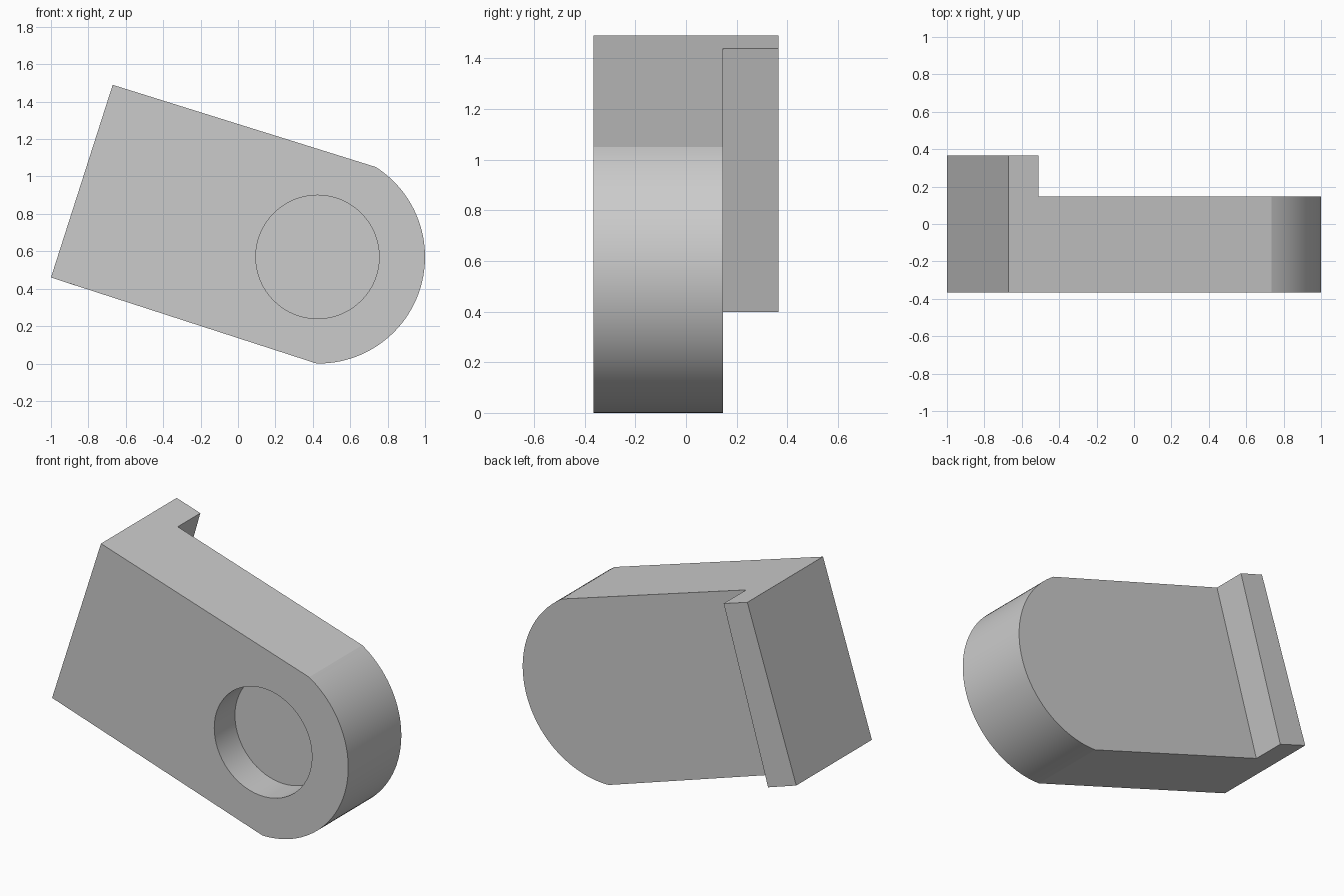
import bpy, bmesh, math

cube = bpy.data.objects.get("Cube")
if cube:
    bpy.data.objects.remove(cube, do_unlink=True)

FRONT, STEP, BACK = -0.365, 0.147, 0.365
HUB_X, HUB_Z, HUB_R = 0.43, 0.57, 0.57
HOLE_R, HOLE_DEPTH = 0.33, 0.2

grey = bpy.data.materials.new("plain_grey")
grey.use_nodes = True
colour = (0.6, 0.6, 0.6, 1)
grey.diffuse_color = colour
grey.node_tree.nodes["Principled BSDF"].inputs["Base Color"].default_value = colour


def arc(cx, cz, radius, start, end, steps):
    angles = [math.radians(start + (end - start) * i / steps) for i in range(steps + 1)]
    return [(cx + radius * math.cos(a), cz + radius * math.sin(a)) for a in angles]


def prism(name, outline, y0, y1):
    """Extrude an x-z outline along y."""
    bm = bmesh.new()
    face = bm.faces.new([bm.verts.new((x, y0, z)) for x, z in outline])
    side = bmesh.ops.extrude_face_region(bm, geom=[face])
    moved = [v for v in side["geom"] if isinstance(v, bmesh.types.BMVert)]
    bmesh.ops.translate(bm, verts=moved, vec=(0, y1 - y0, 0))
    bmesh.ops.recalc_face_normals(bm, faces=bm.faces)
    mesh = bpy.data.meshes.new(name)
    bm.to_mesh(mesh)
    bm.free()
    mesh.materials.append(grey)
    obj = bpy.data.objects.new(name, mesh)
    bpy.context.collection.objects.link(obj)
    return obj


# Arm: straight tapered sides ending in a round hub
arm = prism("arm", [(-0.67, 1.49), (-1, 0.46)]
            + arc(HUB_X, HUB_Z, HUB_R, -91, 57.5, 48), FRONT, STEP)

# Blind round recess in the front of the hub
cutter = prism("recess_cutter", arc(HUB_X - 0.005, HUB_Z, HOLE_R, 0, 354.375, 63),
               FRONT - 0.1, FRONT + HOLE_DEPTH)
cutter.hide_render = True
cutter.hide_viewport = True
cut = arm.modifiers.new("recess", 'BOOLEAN')
cut.operation = 'DIFFERENCE'
cut.solver = 'EXACT'
cut.object = cutter
bpy.context.view_layer.update()
cut_mesh = bpy.data.meshes.new_from_object(
    arm.evaluated_get(bpy.context.evaluated_depsgraph_get()))
arm.modifiers.clear()
arm.data = cut_mesh
bpy.data.objects.remove(cutter, do_unlink=True)

# Lip along the flat end, standing out at the back
prism("back_lip", [(-0.67, 1.49), (-1, 0.46), (-0.81, 0.398), (-0.51, 1.44)], STEP, BACK)

# Smooth the round surfaces, keep the corners sharp
bpy.ops.object.select_all(action='DESELECT')
arm.select_set(True)
bpy.context.view_layer.objects.active = arm
bpy.ops.object.shade_smooth_by_angle(angle=math.radians(15))
